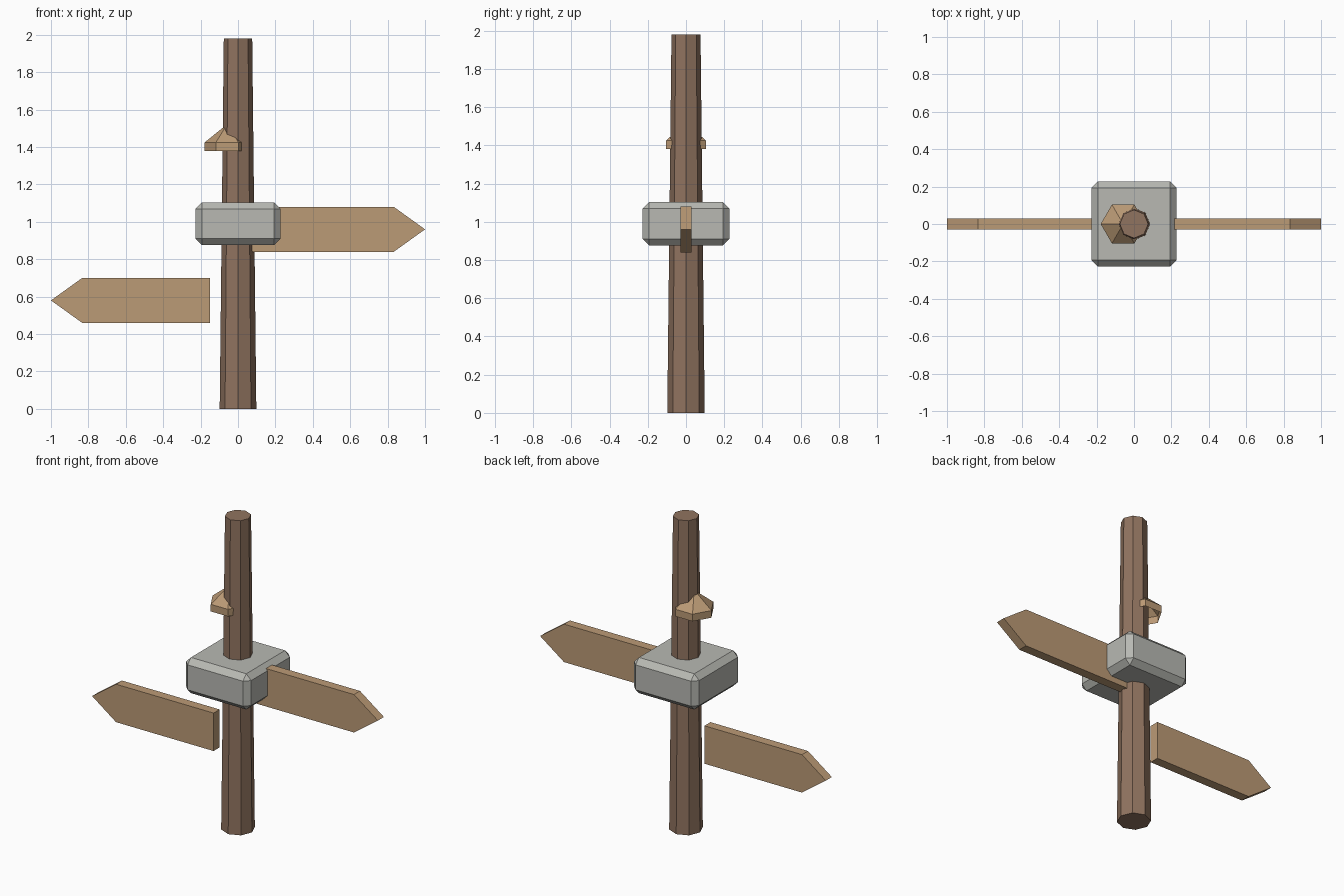
import bpy
import bmesh
from math import cos, sin, tau

cube = bpy.data.objects.get("Cube")
if cube:
    bpy.data.objects.remove(cube, do_unlink=True)


def material(name, rgb):
    mat = bpy.data.materials.new(name)
    mat.use_nodes = True
    mat.diffuse_color = (*rgb, 1)
    mat.node_tree.nodes["Principled BSDF"].inputs["Base Color"].default_value = (*rgb, 1)
    return mat


bark = material("dark brown wood", (0.28, 0.172, 0.115))
plank = material("light tan wood", (0.50, 0.325, 0.18))
stone = material("grey stone", (0.48, 0.485, 0.45))


def finish(name, bm, mat):
    bmesh.ops.recalc_face_normals(bm, faces=bm.faces)
    mesh = bpy.data.meshes.new(name)
    bm.to_mesh(mesh)
    bm.free()
    mesh.materials.append(mat)
    obj = bpy.data.objects.new(name, mesh)
    bpy.context.collection.objects.link(obj)
    return obj


def ring(bm, sides, radius, x, z):
    angles = [tau * i / sides for i in range(sides)]
    return [bm.verts.new((x + radius * cos(a), radius * sin(a), z)) for a in angles]


def bridge(bm, low, high):
    for i in range(len(low)):
        j = (i + 1) % len(low)
        bm.faces.new((low[i], low[j], high[j], high[i]))


# Tapered octagonal post
bm = bmesh.new()
foot, head = ring(bm, 8, 0.098, 0, 0), ring(bm, 8, 0.076, 0, 1.98)
bridge(bm, foot, head)
bm.faces.new(foot)
bm.faces.new(head)
finish("post", bm, bark)

# Chamfered stone block around the post
bm = bmesh.new()
bmesh.ops.create_cube(bm, size=1)
bmesh.ops.scale(bm, vec=(0.455, 0.455, 0.226), verts=bm.verts)
bmesh.ops.translate(bm, vec=(0, 0, 0.99), verts=bm.verts)
block = finish("stone_block", bm, stone)
bevel = block.modifiers.new("chamfer", "BEVEL")
bevel.width = 0.034
bevel.segments = 1


# Pointed sign boards, mirrored to either side
def sign(name, side, inner, z):
    half = 0.12
    outline = [(inner, z - half), (0.833, z - half), (1, z),
               (0.833, z + half), (inner, z + half)]
    bm = bmesh.new()
    face = bm.faces.new([bm.verts.new((side * x, -0.03, h)) for x, h in outline])
    out = bmesh.ops.extrude_face_region(bm, geom=[face])
    moved = [v for v in out["geom"] if isinstance(v, bmesh.types.BMVert)]
    bmesh.ops.translate(bm, vec=(0, 0.06, 0), verts=moved)
    finish(name, bm, plank)


sign("left_sign", 1, 0, 0.96)
sign("right_sign", -1, 0.15, 0.58)

# Hexagonal cap on the side of the post, open underneath
bm = bmesh.new()
rim, eave = ring(bm, 6, 0.12, -0.058, 1.38), ring(bm, 6, 0.12, -0.058, 1.425)
bridge(bm, rim, eave)
peak = bm.verts.new((-0.058, 0, 1.522))
for i in range(6):
    bm.faces.new((eave[i], eave[(i + 1) % 6], peak))
finish("side_cap", bm, plank)
